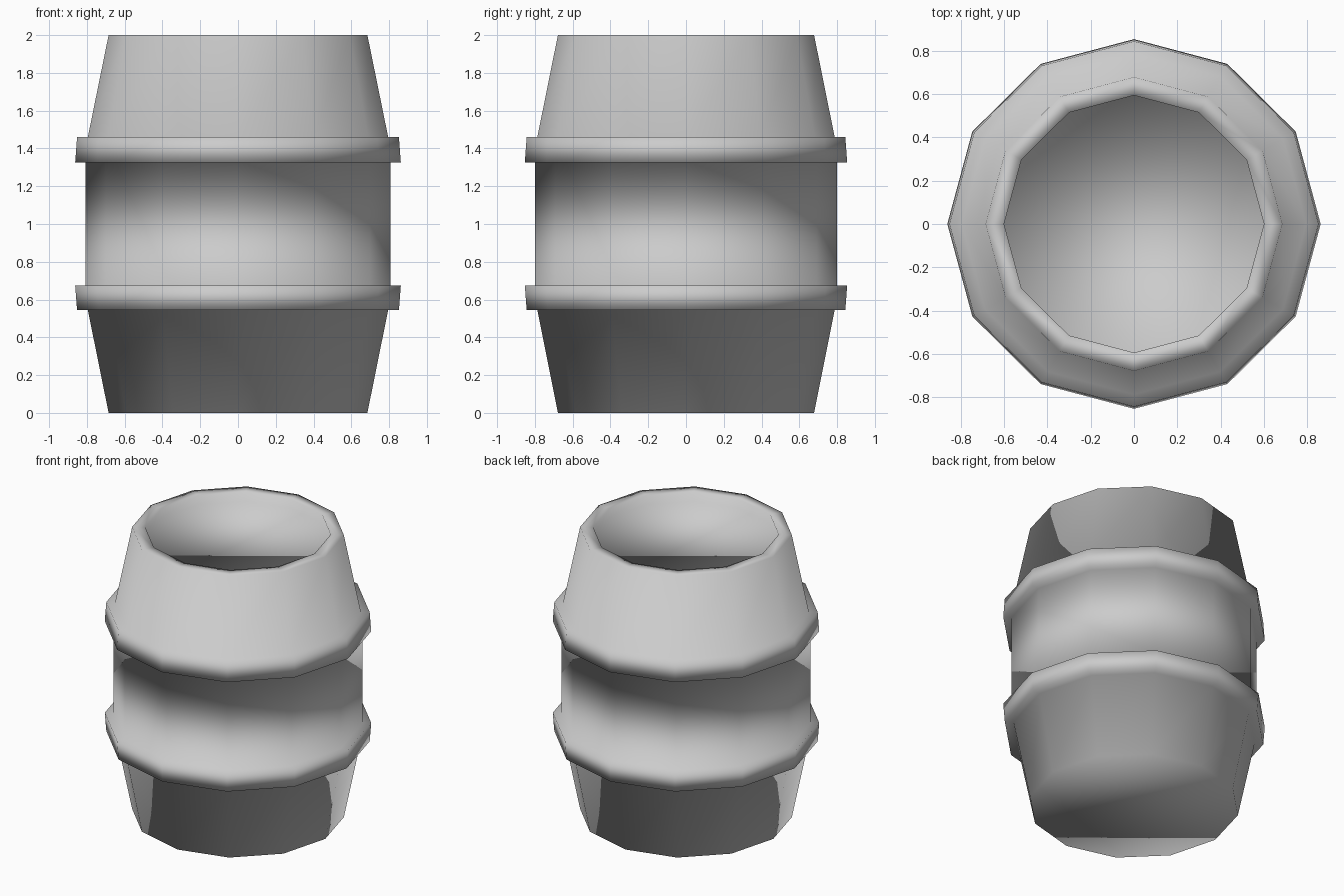
import bpy
import bmesh
import math

if "Cube" in bpy.data.objects:
    bpy.data.objects.remove(bpy.data.objects["Cube"])

SIDES = 12
Y_SCALE = 0.99  # barrel is very slightly narrower front to back

# Radius and height, from the base up the outside and into the lid recess
PROFILE = [
    (0.685, 0.00), (0.795, 0.545),                                  # lower staves
    (0.852, 0.545), (0.862, 0.675), (0.807, 0.675),                 # lower hoop
    (0.807, 1.325), (0.862, 1.325), (0.852, 1.46), (0.795, 1.46),   # upper hoop
    (0.685, 2.00), (0.60, 2.00), (0.60, 1.935),                     # upper staves, rim, recess
]


def lathe(name, profile, sides):
    bm = bmesh.new()
    rings = []
    for r, z in profile:
        ring = []
        for i in range(sides):
            a = 2 * math.pi * i / sides
            ring.append(bm.verts.new((r * math.cos(a), r * math.sin(a) * Y_SCALE, z)))
        rings.append(ring)
    for low, high in zip(rings, rings[1:]):
        for i in range(sides):
            j = (i + 1) % sides
            bm.faces.new((low[i], low[j], high[j], high[i]))
    bm.faces.new(rings[0][::-1])  # base
    bm.faces.new(rings[-1])       # recessed lid
    for f in bm.faces:
        f.smooth = True
    mesh = bpy.data.meshes.new(name)
    bm.to_mesh(mesh)
    bm.free()
    obj = bpy.data.objects.new(name, mesh)
    bpy.context.collection.objects.link(obj)
    return obj


# Barrel body with its two hoops, softly shaded all over
lathe("barrel", PROFILE, SIDES)
